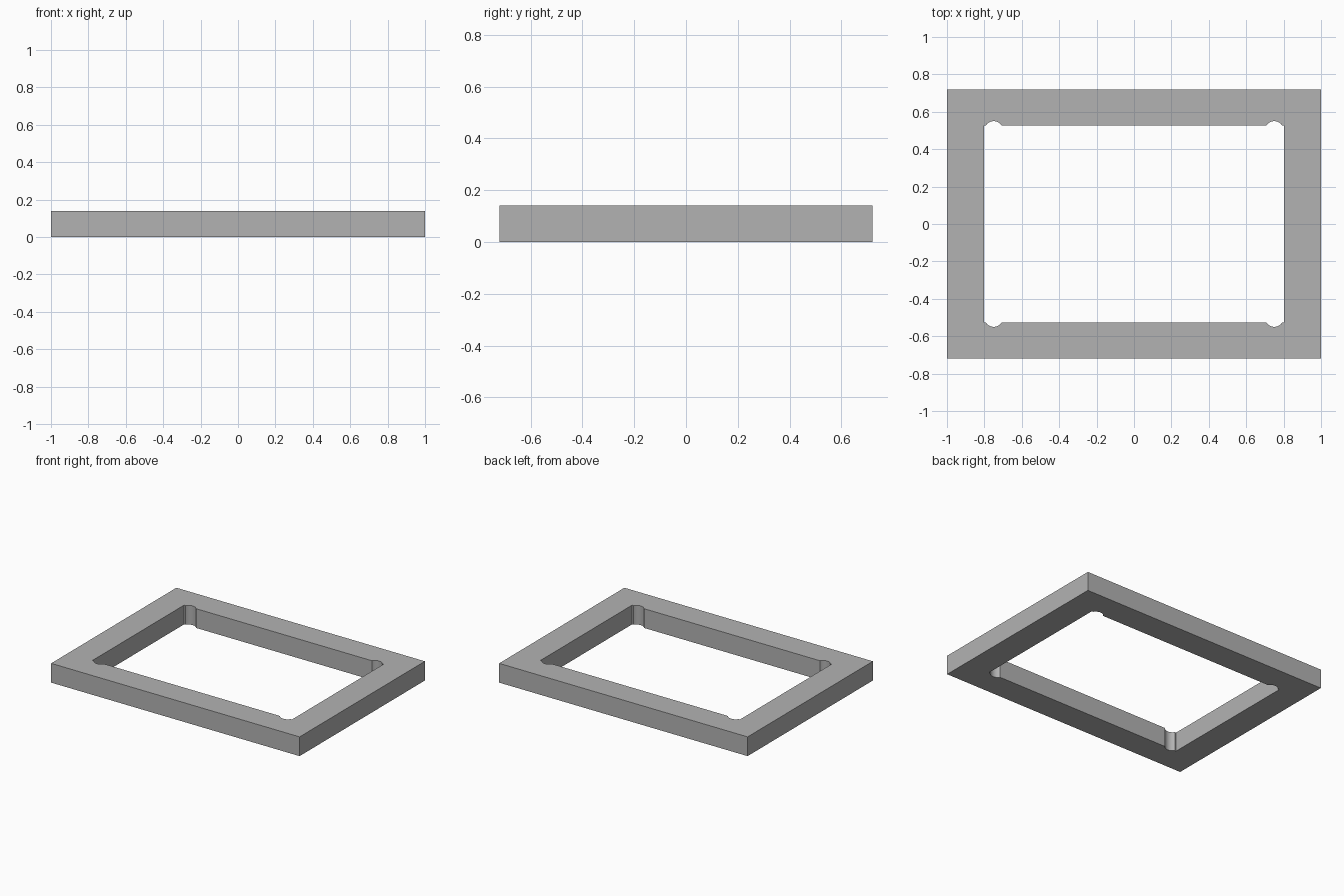
import bpy
import bmesh
from math import asin, cos, sin, pi

cube = bpy.data.objects.get("Cube")
if cube:
    bpy.data.objects.remove(cube, do_unlink=True)

HEIGHT = 0.14
OUTER_X, OUTER_Y = 1.0, 0.72
INNER_X, INNER_Y = 0.803, 0.527
RELIEF_X, RELIEF_Y, RELIEF_R = 0.75, 0.5, 0.05
STEPS = 16

# One quarter of the opening: corner, then the round relief beside it
start = asin((INNER_Y - RELIEF_Y) / RELIEF_R)
quarter = [(INNER_X, INNER_Y)]
for i in range(STEPS + 1):
    a = start + (pi - 2 * start) * i / STEPS
    quarter.append((RELIEF_X + RELIEF_R * cos(a), RELIEF_Y + RELIEF_R * sin(a)))

# Mirror the quarter round the opening, keeping the points in order
half = quarter + [(-x, y) for x, y in reversed(quarter)]
opening = half + [(x, -y) for x, y in reversed(half)]
outline = [(OUTER_X, OUTER_Y), (-OUTER_X, OUTER_Y),
           (-OUTER_X, -OUTER_Y), (OUTER_X, -OUTER_Y)]


def add_loop(bm, points):
    verts = [bm.verts.new((x, y, 0)) for x, y in points]
    return [bm.edges.new((v, verts[i - 1])) for i, v in enumerate(verts)]


# Fill between the two loops and raise the frame
bm = bmesh.new()
edges = add_loop(bm, outline) + add_loop(bm, opening)
bmesh.ops.triangle_fill(bm, edges=edges, use_beauty=True, normal=(0, 0, 1))
raised = bmesh.ops.extrude_face_region(bm, geom=bm.faces[:], use_keep_orig=True)
top = [g for g in raised["geom"] if isinstance(g, bmesh.types.BMVert)]
bmesh.ops.translate(bm, verts=top, vec=(0, 0, HEIGHT))
bmesh.ops.recalc_face_normals(bm, faces=bm.faces[:])
mesh = bpy.data.meshes.new("frame")
bm.to_mesh(mesh)
bm.free()

frame = bpy.data.objects.new("frame", mesh)
bpy.context.collection.objects.link(frame)

# Plain grey material
grey = bpy.data.materials.new("grey")
grey.use_nodes = True
colour = (0.45, 0.45, 0.45, 1)
grey.diffuse_color = colour
grey.node_tree.nodes["Principled BSDF"].inputs["Base Color"].default_value = colour
mesh.materials.append(grey)

# Smooth the round reliefs, keep the corners sharp
bpy.ops.object.select_all(action="DESELECT")
frame.select_set(True)
bpy.context.view_layer.objects.active = frame
bpy.ops.object.shade_smooth_by_angle(angle=pi / 6)
